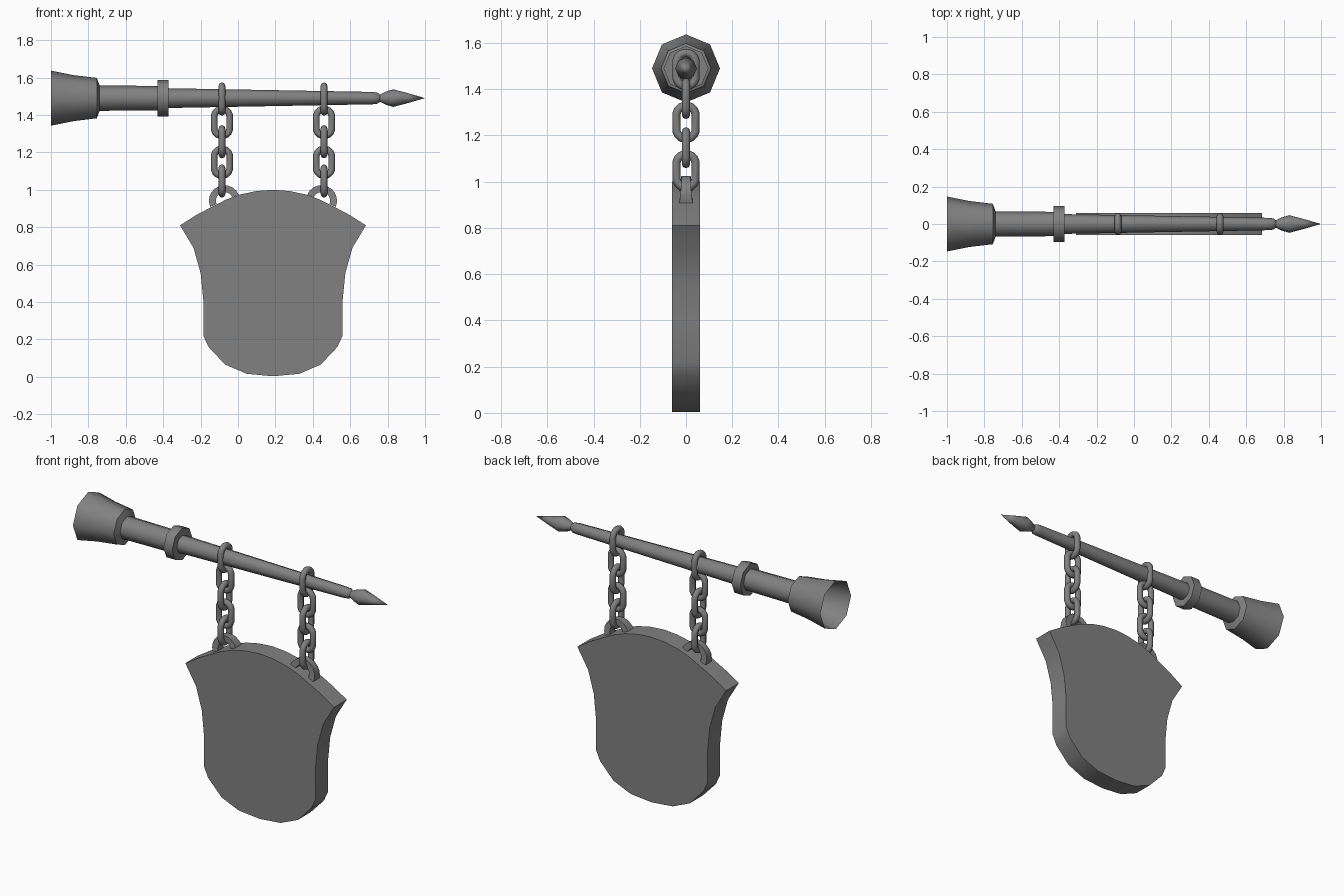
import bpy, bmesh
from math import radians, pi, cos, sin
from mathutils import Matrix, Vector

cube = bpy.data.objects.get("Cube")
if cube:
    bpy.data.objects.remove(cube, do_unlink=True)

iron = bpy.data.materials.new("dark_grey")
iron.use_nodes = True
GREY = (0.22, 0.22, 0.22, 1)
iron.diffuse_color = GREY
iron.node_tree.nodes["Principled BSDF"].inputs["Base Color"].default_value = GREY

AXIS_Z = 1.49      # height of the pole
MID_X = 0.187      # centre line of the board


def finish(bm, name, angle):
    """Turn a bmesh into a shaded object."""
    bmesh.ops.recalc_face_normals(bm, faces=bm.faces)
    mesh = bpy.data.meshes.new(name)
    bm.to_mesh(mesh)
    bm.free()
    mesh.materials.append(iron)
    obj = bpy.data.objects.new(name, mesh)
    bpy.context.collection.objects.link(obj)
    bpy.ops.object.select_all(action='DESELECT')
    obj.select_set(True)
    bpy.context.view_layer.objects.active = obj
    bpy.ops.object.shade_smooth_by_angle(angle=radians(angle))
    return obj


def lathe(name, profile):
    """Eight-sided turning around the pole axis from (x, radius) pairs."""
    bm = bmesh.new()
    vs = [bm.verts.new((x, 0, AXIS_Z + r)) for x, r in profile]
    es = [bm.edges.new(pair) for pair in zip(vs, vs[1:])]
    bmesh.ops.spin(bm, geom=vs + es, cent=(0, 0, AXIS_Z), axis=(1, 0, 0),
                   angle=2 * pi, steps=8, use_merge=True)
    bmesh.ops.remove_doubles(bm, verts=bm.verts, dist=0.0005)
    return finish(bm, name, 50)


def sweep(bm, rings):
    """Bridge a list of vertex rings."""
    for a, b in zip(rings, rings[1:]):
        n = len(a)
        for i in range(n):
            j = (i + 1) % n
            bm.faces.new((a[i], a[j], b[j], b[i]))


def chain_link(name, x, z, across):
    """Oval link; across=True places it in the plane facing the front."""
    bm = bmesh.new()
    rings, steps, sides = [], 16, 8
    for s in range(steps):
        a = 2 * pi * (s + 0.5) / steps
        ring = []
        for t in range(sides):
            b = 2 * pi * t / sides
            r = 0.042 + 0.018 * cos(b)
            u = r * cos(a)
            w = r * sin(a) + (0.03 if sin(a) > 0 else -0.03)
            d = 0.018 * sin(b)
            co = (u, d, w) if across else (d, u, w)
            ring.append(bm.verts.new(Vector(co) + Vector((x, 0, z))))
        rings.append(ring)
    sweep(bm, rings + rings[:1])
    finish(bm, name, 50)


def eyelet(name, x, tilt):
    """Flat half ring fixed to the sloping top of the board."""
    bm = bmesh.new()
    rings = []
    steps = 10
    for s in range(steps + 1):
        a = pi * s / steps
        half = 0.028 - 0.009 * sin(a)
        rings.append([bm.verts.new((r * cos(a), y, r * sin(a) - 0.004))
                      for r, y in ((0.046, -half), (0.083, -half),
                                   (0.083, half), (0.046, half))])
    sweep(bm, rings)
    bm.faces.new(rings[0])
    bm.faces.new(rings[-1])
    bm.transform(Matrix.Translation((x, 0, 0.945)) @ Matrix.Rotation(tilt, 4, 'Y'))
    finish(bm, name, 30)


# Pole: open flared end, grip, collar, tapering shaft and pointed tip
lathe("flared_socket", [(-1, 0.147), (-0.88, 0.123), (-0.755, 0.108), (-0.74, 0.068)])
lathe("pole_grip", [(-0.74, 0.068), (-0.42, 0.065)])
lathe("pole_collar", [(-0.43, 0.06), (-0.43, 0.097), (-0.372, 0.097), (-0.372, 0.05)])
lathe("pole_shaft", [(-0.38, 0.053), (0.72, 0.033), (0.745, 0.03), (0.762, 0.017)])
lathe("pole_tip", [(0.755, 0.018), (0.79, 0.035), (0.83, 0.047), (0.91, 0.026), (1, 0)])

# Shield-shaped board: half outline mirrored about its centre line
half = [(0.175, 0.975), (0.325, 0.91), (0.497, 0.81), (0.425, 0.69),
        (0.387, 0.555), (0.372, 0.405), (0.372, 0.22), (0.345, 0.16),
        (0.255, 0.065), (0.14, 0.016)]
# Round off the top with intermediate points
half = [(0.09, 0.993)] + half[:1] + [(0.25, 0.948)] + half[1:2] + [(0.41, 0.865)] + half[2:]
outline = [(0, 1.0)] + half + [(0, 0.003)] + [(-u, z) for u, z in reversed(half)]
bm = bmesh.new()
front = bm.faces.new([bm.verts.new((MID_X + u, -0.06, z)) for u, z in outline])
back = bmesh.ops.extrude_face_region(bm, geom=[front], use_keep_orig=True)
bmesh.ops.translate(bm, vec=(0, 0.12, 0),
                    verts=[v for v in back["geom"] if isinstance(v, bmesh.types.BMVert)])
finish(bm, "sign_board", 30)

# Two chains, each hanging from the pole to an eyelet
for side, sign in (("right", -1), ("left", 1)):
    x = MID_X + sign * 0.273
    for i, z in enumerate((1.485, 1.36, 1.257, 1.147, 1.047)):
        chain_link(f"{side}_chain_link_{i + 1}", x, z, i % 2 == 1)
    eyelet(f"{side}_eyelet", MID_X + sign * 0.261, sign * radians(23))

for obj in bpy.data.objects:
    obj.select_set(False)
